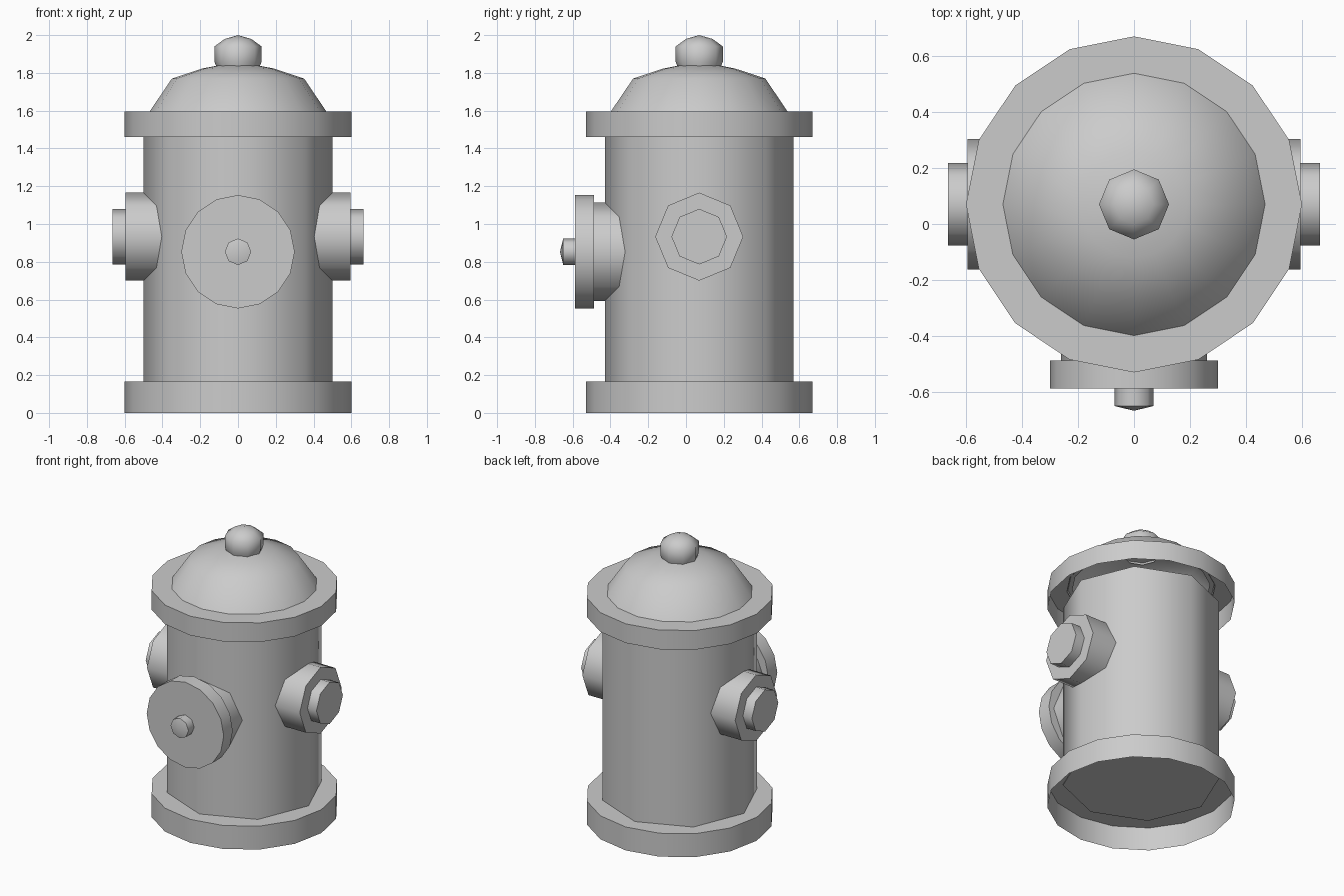
import bpy
import bmesh
from math import cos, sin, tau, radians
from mathutils import Matrix

cube = bpy.data.objects.get("Cube")
if cube:
    bpy.data.objects.remove(cube, do_unlink=True)

grey = bpy.data.materials.new("light_grey")
grey.use_nodes = True
colour = (0.6, 0.6, 0.6, 1)
grey.diffuse_color = colour
grey.node_tree.nodes["Principled BSDF"].inputs["Base Color"].default_value = colour

CENTRE_Y = 0.07
UP = Matrix.Identity(4)
FRONT = Matrix.Rotation(radians(90), 4, 'X')
LEFT = Matrix.Rotation(radians(90), 4, 'Y')
RIGHT = Matrix.Rotation(radians(-90), 4, 'Y')


def turned(name, profile, sides, turn=UP, z=0):
    """Revolve (radius, height) points about an axis; radius 0 closes an end."""
    bm = bmesh.new()
    rings = []
    for r, h in profile:
        if r == 0:
            rings.append([bm.verts.new((0, 0, h))] * sides)
        else:
            rings.append([bm.verts.new((r * cos(tau * i / sides), r * sin(tau * i / sides), h))
                          for i in range(sides)])
    for low, high in zip(rings, rings[1:]):
        for i in range(sides):
            j = (i + 1) % sides
            corners = list(dict.fromkeys((low[i], low[j], high[j], high[i])))
            bm.faces.new(corners)
    bm.transform(Matrix.Translation((0, CENTRE_Y, z)) @ turn)
    mesh = bpy.data.meshes.new(name)
    bm.to_mesh(mesh)
    bm.free()
    mesh.materials.append(grey)
    mesh.shade_smooth()
    mesh.set_sharp_from_angle(angle=radians(60))
    obj = bpy.data.objects.new(name, mesh)
    bpy.context.collection.objects.link(obj)
    return obj


def plug(name, radius, start, end, sides, turn, z):
    """Closed straight cylinder."""
    return turned(name, [(0, start), (radius, start), (radius, end), (0, end)], sides, turn, z)


# Barrel and the two hollow flanges, open underneath
plug("barrel", 0.5, 0.16, 1.46, 8, UP, 0)
turned("base_flange", [(0.6, 0), (0.6, 0.165), (0.44, 0.165)], 16)
turned("top_flange", [(0.6, 1.46), (0.6, 1.595), (0.44, 1.595)], 16)

# Bonnet and its nut
turned("bonnet", [(0.475, 1.585), (0.35, 1.77), (0.19, 1.823), (0, 1.86)], 16)
turned("bonnet_nut", [(0.11, 1.82), (0.125, 1.86), (0.125, 1.94), (0.07, 1.98), (0, 2.0)], 8)

# Side outlets with nuts
for side, turn in (("left", LEFT), ("right", RIGHT)):
    plug(side + "_outlet", 0.233, 0.3, 0.595, 8, turn, 0.933)
    plug(side + "_outlet_nut", 0.147, 0.58, 0.665, 8, turn, 0.933)

# Large front outlet, its cap and pointed nut
plug("front_outlet", 0.26, 0.3, 0.57, 8, FRONT, 0.853)
plug("front_cap", 0.3, 0.557, 0.657, 16, FRONT, 0.853)
turned("front_cap_nut", [(0.07, 0.64), (0.07, 0.72), (0, 0.737)], 8, FRONT, 0.853)
